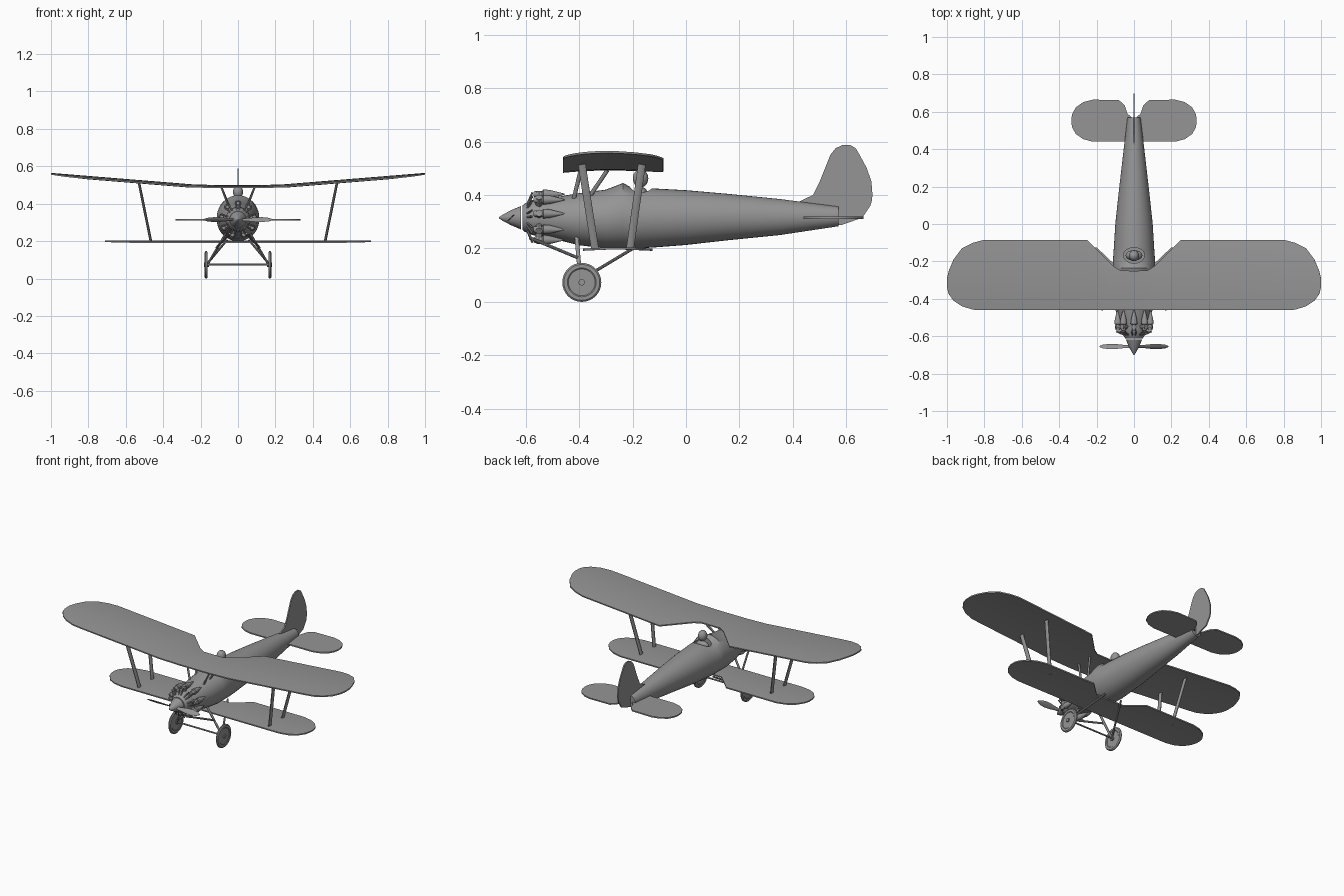
import bpy
import bmesh
from math import sin, cos, pi, radians
from mathutils import Vector

cube = bpy.data.objects.get("Cube")
if cube:
    bpy.data.objects.remove(cube, do_unlink=True)

GREY = (0.3, 0.3, 0.3, 1)
mat = bpy.data.materials.new("plain_grey")
mat.use_nodes = True
mat.diffuse_color = GREY
mat.node_tree.nodes["Principled BSDF"].inputs["Base Color"].default_value = GREY

X, Y, Z = Vector((1, 0, 0)), Vector((0, 1, 0)), Vector((0, 0, 1))
AXIS = 0.315      # height of the thrust line


def add(name, bm):
    bmesh.ops.recalc_face_normals(bm, faces=bm.faces)
    mesh = bpy.data.meshes.new(name)
    bm.to_mesh(mesh)
    bm.free()
    ob = bpy.data.objects.new(name, mesh)
    mesh.materials.append(mat)
    bpy.context.collection.objects.link(ob)
    return ob


def finish(ob, angle=35):
    # apply modifiers, then smooth with sharp edges kept
    bpy.ops.object.select_all(action="DESELECT")
    ob.select_set(True)
    bpy.context.view_layer.objects.active = ob
    if ob.modifiers:
        bpy.ops.object.convert(target="MESH")
    bpy.ops.object.shade_smooth_by_angle(angle=radians(angle))
    return ob


def ring(centre, u, v, n=16):
    c = Vector(centre)
    return [c + u * cos(2 * pi * i / n) + v * sin(2 * pi * i / n) for i in range(n)]


def loft(name, rings):
    bm = bmesh.new()
    loops = [[bm.verts.new(p) for p in r] for r in rings]
    n = len(loops[0])
    for a, b in zip(loops, loops[1:]):
        for i in range(n):
            j = (i + 1) % n
            bm.faces.new((a[i], a[j], b[j], b[i]))
    bm.faces.new(loops[0])
    bm.faces.new(loops[-1])
    return add(name, bm)


def rod(name, a, b, rx, ry=None, n=10):
    # elliptical strut: rx sideways, ry fore and aft
    a, b = Vector(a), Vector(b)
    d = (b - a).normalized()
    side = Y.cross(d).normalized()
    fore = d.cross(side)
    return finish(loft(name, [ring(p, side * rx, fore * (ry or rx), n) for p in (a, b)]))


def turned(name, profile, x=0, z=AXIS, n=24):
    # solid of revolution along y
    return finish(loft(name, [ring((x, y, z), X * r, Z * r, n) for y, r in profile]))


def surface(name, stations, place, both=True, steps=10):
    # thin panel from (span, front, back) stations
    if both:
        stations = [(-s, f, b) for s, f, b in reversed(stations) if s > 0] + stations
    bm = bmesh.new()
    rows = [[bm.verts.new(place(s, f + (b - f) * i / steps)) for i in range(steps + 1)]
            for s, f, b in stations]
    for a, b in zip(rows, rows[1:]):
        for i in range(steps):
            bm.faces.new((a[i], a[i + 1], b[i + 1], b[i]))
    ob = add(name, bm)
    mod = ob.modifiers.new("thickness", "SOLIDIFY")
    mod.thickness = 0.008
    mod.offset = 0
    return finish(ob)


# fuselage: (y, top, bottom, half width)
SECTIONS = [(-.565, .375, .255, .06), (-.5, .39, .237, .082), (-.4, .407, .212, .102),
            (-.3, .42, .2, .112), (-.235, .445, .2, .114), (-.2, .425, .2, .113),
            (-.13, .425, .203, .108), (0, .418, .213, .1), (.15, .405, .23, .084),
            (.35, .385, .25, .061), (.57, .357, .283, .035)]
fuselage = loft("fuselage", [ring((0, y, (t + b) / 2), X * w, Z * (t - b) / 2, 40)
                             for y, t, b, w in SECTIONS])

# cockpit opening
cutter = loft("cockpit_cutter", [ring((0, -.168, z), X * .056, Y * .042, 24) for z in (.36, .6)])
cutter.hide_render = True
cut = fuselage.modifiers.new("cockpit", "BOOLEAN")
cut.operation = "DIFFERENCE"
cut.solver = "EXACT"
cut.object = cutter
finish(fuselage)
bpy.data.objects.remove(cutter, do_unlink=True)


# pilot
def ball(name, centre, size):
    bm = bmesh.new()
    bmesh.ops.create_uvsphere(bm, u_segments=20, v_segments=12, radius=1)
    bmesh.ops.scale(bm, vec=size, verts=bm.verts)
    bmesh.ops.translate(bm, vec=centre, verts=bm.verts)
    return finish(add(name, bm))


ball("pilot_head", (0, -.17, .462), (.027, .029, .034))
ball("pilot_shoulders", (0, -.168, .395), (.045, .028, .035))

# wings
UPPER = [(0, -.46, -.25), (.07, -.46, -.25), (.11, -.46, -.225), (.25, -.46, -.085),
         (.8, -.46, -.085), (.86, -.458, -.1), (.92, -.44, -.13), (.965, -.41, -.19),
         (.99, -.375, -.25), (1, -.34, -.29)]
LOWER = [(0, -.385, -.22), (.1, -.385, -.22), (.2, -.385, -.125), (.56, -.385, -.125),
         (.62, -.375, -.14), (.67, -.35, -.17), (.7, -.31, -.21), (.71, -.275, -.24)]


def upper_place(x, y):
    camber = .01 * (1 - ((y + .28) / .19) ** 2)
    return (x, y, .486 + .081 * max(0, abs(x) - .2) + camber)


def lower_place(x, y):
    return (x, y, .195 + .005 * (1 - ((y + .255) / .13) ** 2))


surface("upper_wing", UPPER, upper_place)
surface("lower_wing", LOWER, lower_place)

# tail
TAILPLANE = [(0, .44, .56), (.035, .44, .59), (.05, .44, .635), (.08, .44, .662),
             (.22, .44, .665), (.27, .453, .652), (.31, .48, .625),
             (.33, .515, .59), (.335, .54, .565)]
FIN = [(.287, .5, .58), (.315, .46, .66), (.36, .42, .69), (.376, .425, .695),
       (.4, .475, .698), (.45, .5, .694), (.5, .52, .677), (.55, .54, .65),
       (.575, .56, .635), (.587, .585, .615)]
surface("tailplane", TAILPLANE, lambda x, y: (x, y, AXIS))
surface("fin_and_rudder", FIN, lambda z, y: (0, y, z), both=False)

# spinner and crankcase
turned("spinner", [(-.7, .002), (-.685, .012), (-.655, .028), (-.617, .044)])
turned("crankcase", [(-.612, .046), (-.605, .052), (-.575, .065), (-.55, .068)])

# propeller blades
for side, label in ((1, "left"), (-1, "right")):
    blade = []
    for x, w in ((.015, .008), (.05, .011), (.09, .017), (.13, .019), (.165, .014), (.185, .003)):
        u = Vector((0, cos(.75), side * sin(.75)))
        v = Vector((0, -side * sin(.75), cos(.75)))
        blade.append(ring((side * x, -.655, AXIS), u * w, v * .003, 12))
    finish(loft(label + "_propeller_blade", blade))

# radial engine
for i in range(9):
    a = pi / 2 + i * 2 * pi / 9

    def polar(r, y, turn=0):
        return (r * cos(a + turn), y, AXIS + r * sin(a + turn))

    cx, _, cz = polar(.088, 0)
    turned(f"cylinder_fairing_{i}", [(-.57, .009), (-.565, .012), (-.538, .012), (-.534, .018),
                                     (-.51, .016), (-.455, .002)], cx, cz, 12)
    rod(f"cylinder_{i}", polar(.04, -.55), polar(.1, -.55), .013)
    for turn in (-.13, .13):
        rod(f"pushrod_{i}", polar(.05, -.595, turn), polar(.095, -.575, turn), .004, n=6)

# struts, undercarriage and wheels on both sides
WHEEL = [(-.005, .02), (-.005, .05), (-.008, .054), (-.008, .067), (-.003, .073),
         (.003, .073), (.008, .067), (.008, .054), (.005, .05), (.005, .02)]
for s, label in ((1, "left_"), (-1, "right_")):
    rod(label + "front_wing_strut", (s * .465, -.34, .195), (s * .53, -.39, .515), .007, .015)
    rod(label + "rear_wing_strut", (s * .465, -.21, .195), (s * .53, -.165, .515), .007, .015)
    rod(label + "front_cabane_strut", (s * .05, -.42, .385), (s * .09, -.395, .49), .005, .008)
    rod(label + "rear_cabane_strut", (s * .05, -.36, .395), (s * .09, -.295, .492), .005, .008)
    rod(label + "main_leg", (s * .16, -.395, .08), (s * .06, -.41, .25), .006, .008)
    rod(label + "rear_leg", (s * .16, -.39, .085), (s * .06, -.19, .205), .006)
    rod(label + "front_brace", (s * .045, -.585, .24), (s * .115, -.405, .165), .006)
    finish(loft(label + "wheel", [ring((s * .17 + d, -.39, .073), Y * r, Z * r, 32)
                                  for d, r in WHEEL]))
    rod(label + "wheel_hub", (s * .155, -.39, .073), (s * .182, -.39, .073), .012)
rod("axle", (-.17, -.39, .075), (.17, -.39, .075), .005)
